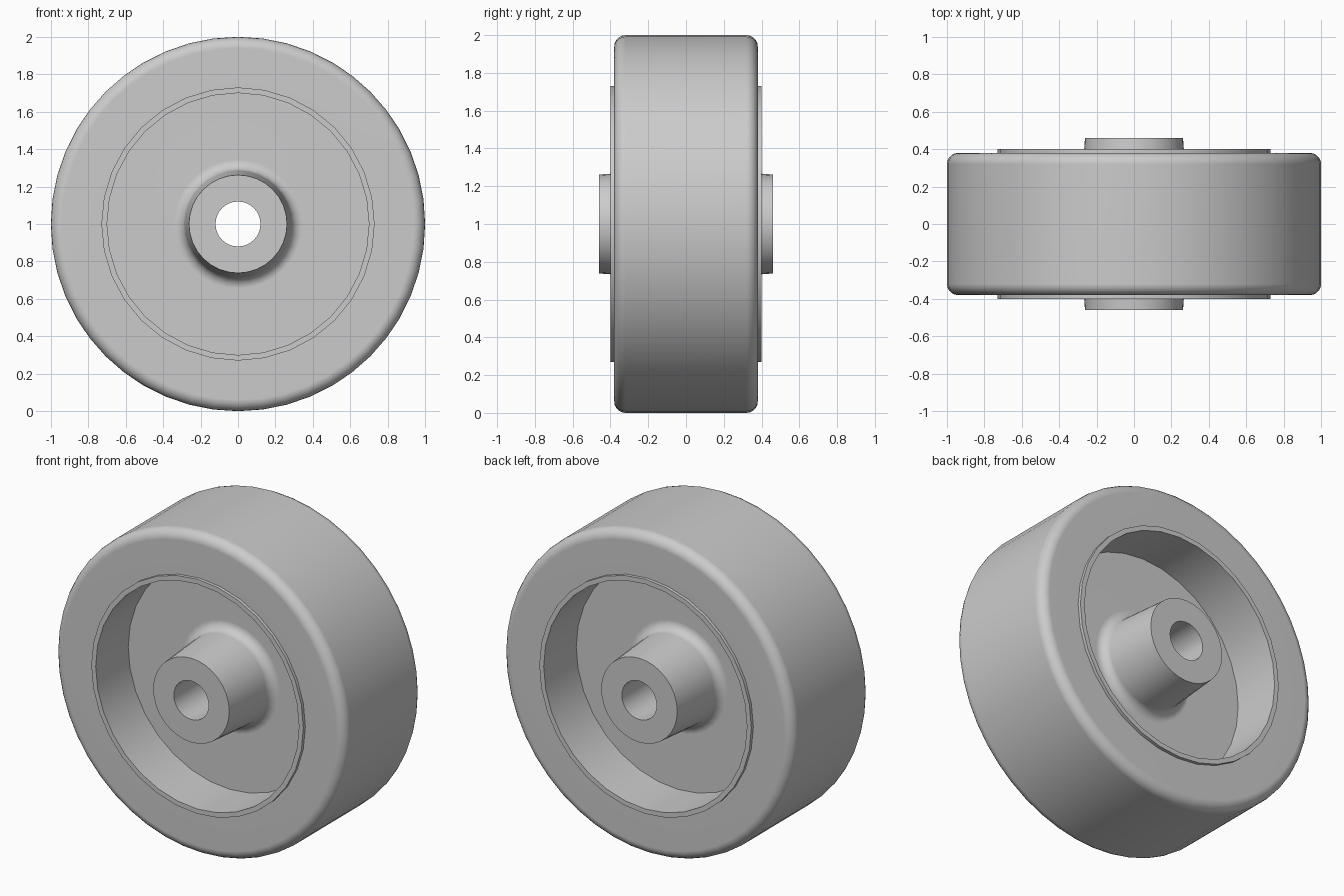
import bpy, bmesh
from math import sin, cos, pi, radians

cube = bpy.data.objects.get("Cube")
if cube:
    bpy.data.objects.remove(cube, do_unlink=True)

grey = bpy.data.materials.new("plain grey")
grey.use_nodes = True
colour = (0.6, 0.6, 0.6, 1)
grey.diffuse_color = colour
grey.node_tree.nodes["Principled BSDF"].inputs["Base Color"].default_value = colour


def arc(r, y, radius, start, end, steps):
    """Points of a fillet in the (radius, y) plane."""
    angles = [radians(start + (end - start) * i / steps) for i in range(steps + 1)]
    return [(r + radius * cos(a), y + radius * sin(a)) for a in angles]


def lathe(name, half, sides):
    """Mirror a front half profile to the back and turn it about the axle."""
    profile = half + [(r, -y) for r, y in reversed(half)]
    bm = bmesh.new()
    rings = []
    for s in range(sides):
        a = 2 * pi * s / sides
        rings.append([bm.verts.new((r * sin(a), y, 1 + r * cos(a))) for r, y in profile])
    count = len(profile)
    for s in range(sides):
        here, there = rings[s], rings[(s + 1) % sides]
        for i in range(count):
            j = (i + 1) % count
            bm.faces.new((here[i], here[j], there[j], there[i]))
    bmesh.ops.recalc_face_normals(bm, faces=bm.faces)
    mesh = bpy.data.meshes.new(name)
    bm.to_mesh(mesh)
    bm.free()
    mesh.materials.append(grey)
    obj = bpy.data.objects.new(name, mesh)
    bpy.context.collection.objects.link(obj)
    bpy.ops.object.select_all(action="DESELECT")
    obj.select_set(True)
    bpy.context.view_layer.objects.active = obj
    bpy.ops.object.shade_smooth_by_angle(angle=radians(30))
    # Keep the flat sides evenly shaded next to the fillets
    weighted = obj.modifiers.new("flat sides", "WEIGHTED_NORMAL")
    weighted.keep_sharp = True
    return obj


# Tyre with rounded shoulders, seated on the rim
lathe("tyre", [(0.715, -0.38)] + arc(0.94, -0.32, 0.06, -90, 0, 5), 48)

# Wheel core: bored tapered hub, fillet, web, and raised rim lip
hub = [(0.12, -0.46), (0.262, -0.46)]
fillet = arc(0.345, -0.14, 0.06, 175, 90, 5)
rim = [(0.70, -0.08), (0.70, -0.40), (0.73, -0.40), (0.73, -0.36), (0.72, -0.36)]
lathe("wheel_core", hub + fillet + rim, 32)
